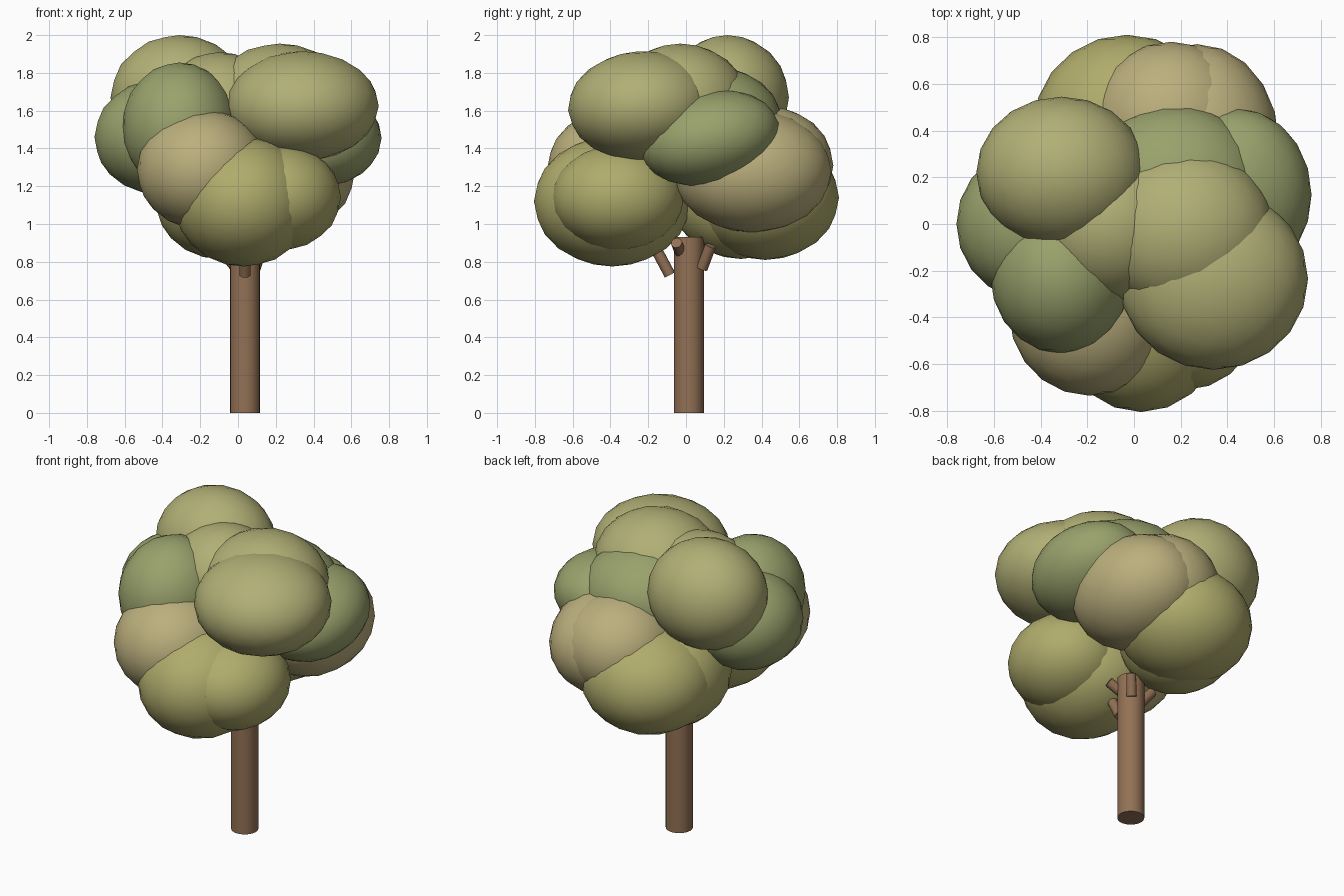
import bpy
from mathutils import Vector

if "Cube" in bpy.data.objects:
    bpy.data.objects.remove(bpy.data.objects["Cube"])


def material(name, rgb):
    m = bpy.data.materials.new(name)
    m.diffuse_color = (*rgb, 1)
    m.use_nodes = True
    m.node_tree.nodes["Principled BSDF"].inputs["Base Color"].default_value = m.diffuse_color
    return m


BARK = material("bark", (0.29, 0.165, 0.09))
LEAF = {
    "olive": material("leaf_olive", (0.43, 0.41, 0.15)),
    "sage": material("leaf_sage", (0.44, 0.43, 0.18)),
    "green": material("leaf_green", (0.32, 0.36, 0.15)),
    "tan": material("leaf_tan", (0.50, 0.43, 0.205)),
}


def finish(name, mat):
    ob = bpy.context.object
    ob.name = name
    ob.data.materials.append(mat)
    bpy.ops.object.shade_smooth_by_angle(angle=0.7)
    return ob


def rod(name, a, b, r, sides):
    a, b = Vector(a), Vector(b)
    d = b - a
    bpy.ops.mesh.primitive_cylinder_add(
        vertices=sides, radius=r, depth=d.length, location=(a + b) / 2,
        rotation=d.to_track_quat('Z', 'Y').to_euler())
    return finish(name, BARK)


# Trunk and short branch stubs under the crown
rod("trunk", (0.037, 0.015, 0), (0.037, 0.015, 0.93), 0.079, 24)
rod("branch_front", (0.037, -0.085, 0.73), (0.037, -0.16, 0.87), 0.03, 10)
rod("branch_back", (0.09, 0.085, 0.765), (0.13, 0.13, 0.885), 0.03, 10)
rod("branch_right", (0.07, -0.03, 0.85), (0.15, -0.05, 0.90), 0.03, 10)
rod("branch_left", (-0.02, 0.03, 0.78), (-0.10, 0.04, 0.88), 0.03, 10)

# Crown: leaf clumps as (name, colour, centre, radii, tilt)
clumps = [
    ("top_left", "sage", (-0.31, 0.22, 1.67), (0.365, 0.325, 0.33), (0, 0, 0)),
    ("top_right", "sage", (0.34, -0.235, 1.625), (0.405, 0.39, 0.29), (0.06, 0, 0)),
    ("top_middle", "sage", (0.22, -0.03, 1.64), (0.38, 0.36, 0.315), (0, 0, 0)),
    ("top_core", "sage", (-0.10, 0.0, 1.59), (0.33, 0.33, 0.32), (0, 0, 0)),
    ("right_side", "green", (0.44, 0.125, 1.455), (0.32, 0.375, 0.25), (0.2, 0, 0)),
    ("back_upper", "green", (0.18, 0.16, 1.53), (0.38, 0.35, 0.30), (0, 0, 0)),
    ("left_front", "green", (-0.31, -0.22, 1.515), (0.305, 0.335, 0.34), (0, 0, 0)),
    ("left_side", "green", (-0.43, 0.0, 1.46), (0.33, 0.33, 0.30), (0, 0, 0)),
    ("front_left", "tan", (-0.19, -0.38, 1.29), (0.345, 0.355, 0.32), (0, 0, 0)),
    ("front_low", "olive", (0.03, -0.39, 1.12), (0.37, 0.415, 0.345), (0, 0, 0)),
    ("front_low_right", "olive", (0.22, -0.36, 1.14), (0.325, 0.35, 0.28), (0, 0, 0)),
    ("right_low", "tan", (0.27, 0.35, 1.28), (0.35, 0.42, 0.325), (0, 0, 0)),
    ("back_right", "tan", (0.16, 0.44, 1.31), (0.34, 0.34, 0.31), (0, 0, 0)),
    ("back_low", "olive", (-0.03, 0.42, 1.14), (0.40, 0.39, 0.33), (0, 0, 0)),
    ("back_low_left", "olive", (-0.10, 0.29, 1.14), (0.34, 0.37, 0.325), (0, 0, 0)),
]
for name, colour, centre, radii, tilt in clumps:
    bpy.ops.mesh.primitive_ico_sphere_add(
        subdivisions=3, radius=1, location=centre, rotation=tilt, scale=radii)
    finish("leaves_" + name, LEAF[colour])
